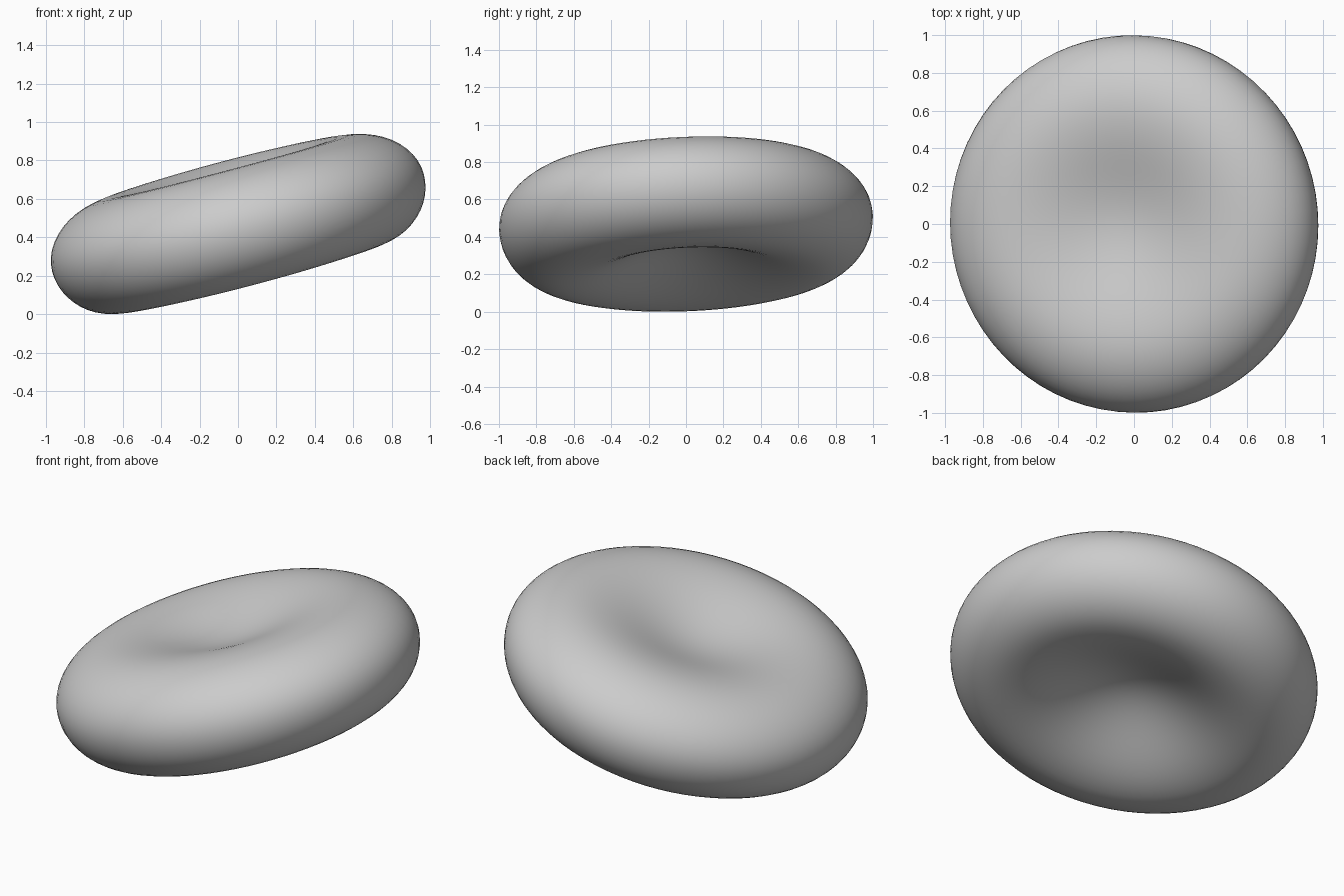
import bpy, bmesh, math
from mathutils import Matrix, Vector

cube = bpy.data.objects.get("Cube")
if cube:
    bpy.data.objects.remove(cube, do_unlink=True)

SEGMENTS = 72
HALF_THICK = 0.297
DIMPLE_STEPS, RIM_STEPS = 14, 12


def smooth(t):
    return (1 - math.cos(math.pi * t)) / 2


def half_profile(crest, centre, side):
    """Thin centre, soft slope to the crest, then a quarter ellipse to the outer edge."""
    points = []
    for i in range(DIMPLE_STEPS):
        t = i / DIMPLE_STEPS
        points.append((crest * t, side * (centre + (HALF_THICK - centre) * smooth(t))))
    for i in range(RIM_STEPS + 1):
        a = math.pi / 2 * (1 - i / RIM_STEPS)
        points.append((crest + (1 - crest) * math.cos(a), side * HALF_THICK * math.sin(a)))
    return points


# Cross-section: the lower crest sits further out than the upper one
upper = half_profile(0.615, 0.195, 1)
lower = half_profile(0.68, 0.118, -1)
profile = upper + lower[-2::-1]

# Revolve the cross-section into a biconcave disc
bm = bmesh.new()
verts = [bm.verts.new((r, 0, z)) for r, z in profile]
edges = [bm.edges.new(pair) for pair in zip(verts, verts[1:])]
bmesh.ops.spin(bm, geom=verts + edges, cent=(0, 0, 0), axis=(0, 0, 1),
               angle=math.tau, steps=SEGMENTS, use_duplicate=False)
bmesh.ops.remove_doubles(bm, verts=bm.verts, dist=1e-4)
bmesh.ops.dissolve_degenerate(bm, dist=1e-5, edges=bm.edges)
bmesh.ops.recalc_face_normals(bm, faces=bm.faces)

# Rim slightly fuller at the front and back than at the sides
for v in bm.verts:
    r = v.co.xy.length
    if r > 1e-4:
        v.co.z *= 1 + 0.025 * (v.co.y / r) ** 2 * smooth(min(r / 0.65, 1))

# Lean the disc: left side raised, back slightly raised
lean = Matrix.Rotation(math.radians(2.5), 4, 'X') @ Matrix.Rotation(math.radians(-14.8), 4, 'Y')
bmesh.ops.transform(bm, matrix=lean, verts=bm.verts)
lowest = min(v.co.z for v in bm.verts)
bmesh.ops.translate(bm, vec=Vector((0, 0, -lowest)), verts=bm.verts)

mesh = bpy.data.meshes.new("biconcave_disc")
bm.to_mesh(mesh)
bm.free()
disc = bpy.data.objects.new("biconcave_disc", mesh)
bpy.context.collection.objects.link(disc)

# Plain grey surface
grey = bpy.data.materials.new("light_grey")
grey.use_nodes = True
colour = (0.6, 0.6, 0.6, 1)
grey.diffuse_color = colour
grey.node_tree.nodes["Principled BSDF"].inputs["Base Color"].default_value = colour
mesh.materials.append(grey)

bpy.ops.object.select_all(action='DESELECT')
disc.select_set(True)
bpy.context.view_layer.objects.active = disc
bpy.ops.object.shade_smooth()
